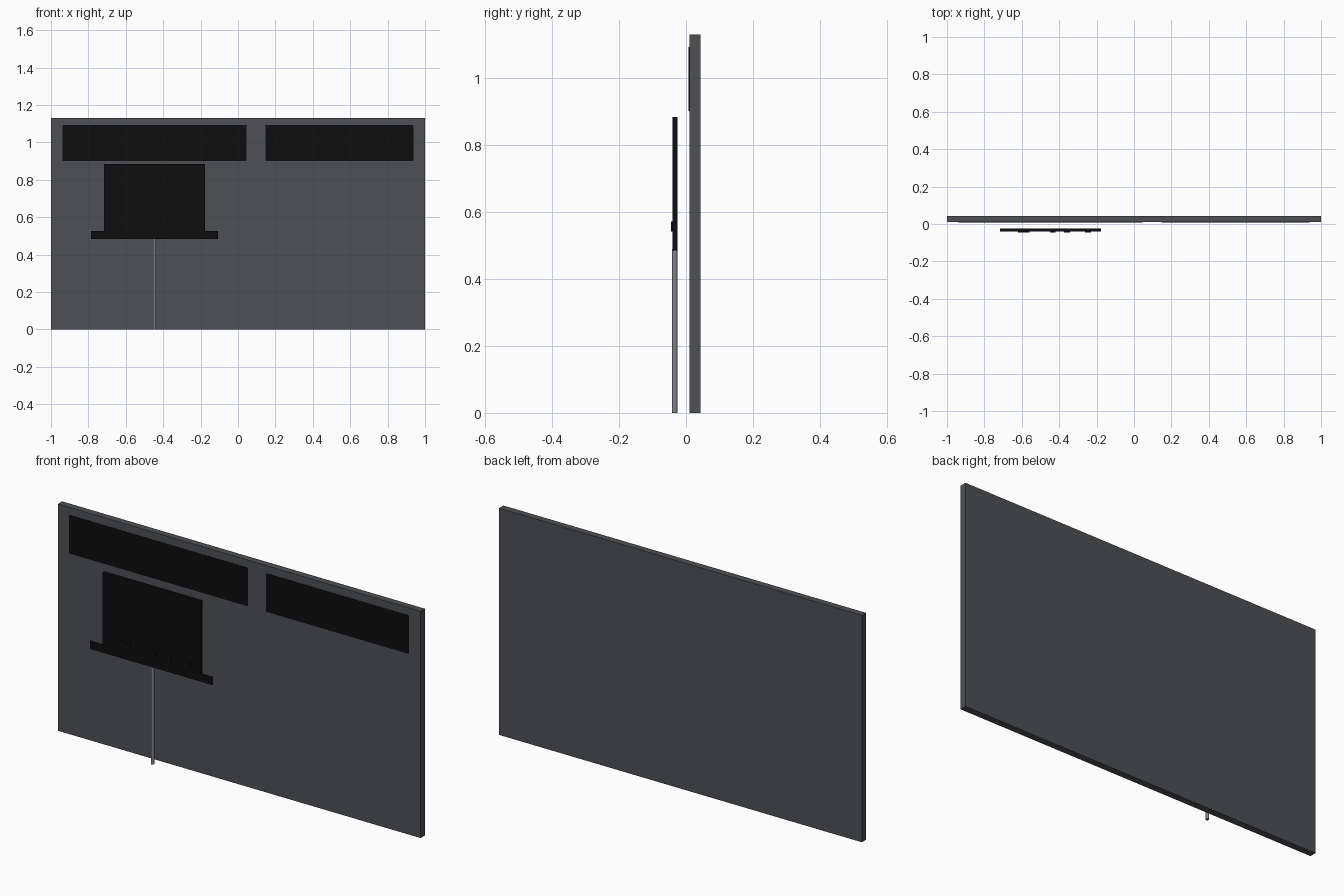
import bpy
import bmesh

if "Cube" in bpy.data.objects:
    bpy.data.objects.remove(bpy.data.objects["Cube"], do_unlink=True)


def material(name, rgb):
    m = bpy.data.materials.new(name)
    m.use_nodes = True
    col = (*rgb, 1.0)
    m.diffuse_color = col
    bsdf = next(n for n in m.node_tree.nodes if n.type == 'BSDF_PRINCIPLED')
    bsdf.inputs["Base Color"].default_value = col
    return m


WALL = material("slate grey", (0.075, 0.08, 0.09))
FRAME = material("charcoal", (0.024, 0.026, 0.028))
BLACK = material("black", (0.004, 0.004, 0.004))
STEEL = material("steel grey", (0.23, 0.23, 0.24))


def finish(name, bm, mat):
    me = bpy.data.meshes.new(name)
    bm.to_mesh(me)
    bm.free()
    me.materials.append(mat)
    ob = bpy.data.objects.new(name, me)
    bpy.context.collection.objects.link(ob)
    return ob


def box(name, x, y, z, mat):
    """Box given by its (min, max) range on each axis."""
    bm = bmesh.new()
    bmesh.ops.create_cube(bm, size=1)
    for v in bm.verts:
        v.co = [(r[0] + r[1]) / 2 + c * (r[1] - r[0]) for c, r in zip(v.co, (x, y, z))]
    return finish(name, bm, mat)


def frame(name, x, y, z, w, mat):
    """Rectangular border of width w, facing the front."""
    bm = bmesh.new()
    corners = [(x[0], z[0]), (x[1], z[0]), (x[1], z[1]), (x[0], z[1])]
    face = bm.faces.new([bm.verts.new((a, y[0], b)) for a, b in corners])
    bmesh.ops.inset_region(bm, faces=[face], thickness=w)
    bmesh.ops.delete(bm, geom=[face], context='FACES')
    ring = bmesh.ops.extrude_face_region(bm, geom=bm.faces[:])
    for v in ring["geom"]:
        if isinstance(v, bmesh.types.BMVert):
            v.co.y = y[1]
    bmesh.ops.recalc_face_normals(bm, faces=bm.faces[:])
    return finish(name, bm, mat)


# Wall panel
box("wall", (-1, 1), (0.01, 0.044), (0, 1.13), WALL)

# Two wide windows with narrow borders
for side, x in (("right", (-0.945, 0.053)), ("left", (0.14, 0.945))):
    z = (0.893, 1.10)
    frame(f"{side}_window_frame", x, (0.007, 0.011), z, 0.009, FRAME)
    box(f"{side}_window_pane", (x[0] + 0.008, x[1] - 0.008), (0.008, 0.011),
        (z[0] + 0.008, z[1] - 0.008), BLACK)

# Hat-shaped sign: thick crown with a thin brim across its front
box("sign_crown", (-0.717, -0.177), (-0.041, -0.025), (0.485, 0.884), BLACK)
box("sign_brim", (-0.786, -0.108), (-0.0425, -0.0415), (0.485, 0.527), BLACK)

# Small raised plates on the crown
for i, (x0, x1) in enumerate([(-0.62, -0.56), (-0.45, -0.42), (-0.374, -0.342), (-0.262, -0.23)]):
    box(f"sign_plate_{i + 1}", (x0, x1), (-0.045, -0.04), (0.541, 0.571), BLACK)

# Sign pole
bm = bmesh.new()
bmesh.ops.create_cone(bm, cap_ends=True, segments=16, radius1=0.0085, radius2=0.0085, depth=0.49)
bmesh.ops.translate(bm, verts=bm.verts[:], vec=(-0.447, -0.0335, 0.245))
pole = finish("sign_pole", bm, STEEL)
bpy.context.view_layer.objects.active = pole
pole.select_set(True)
bpy.ops.object.shade_smooth_by_angle()
